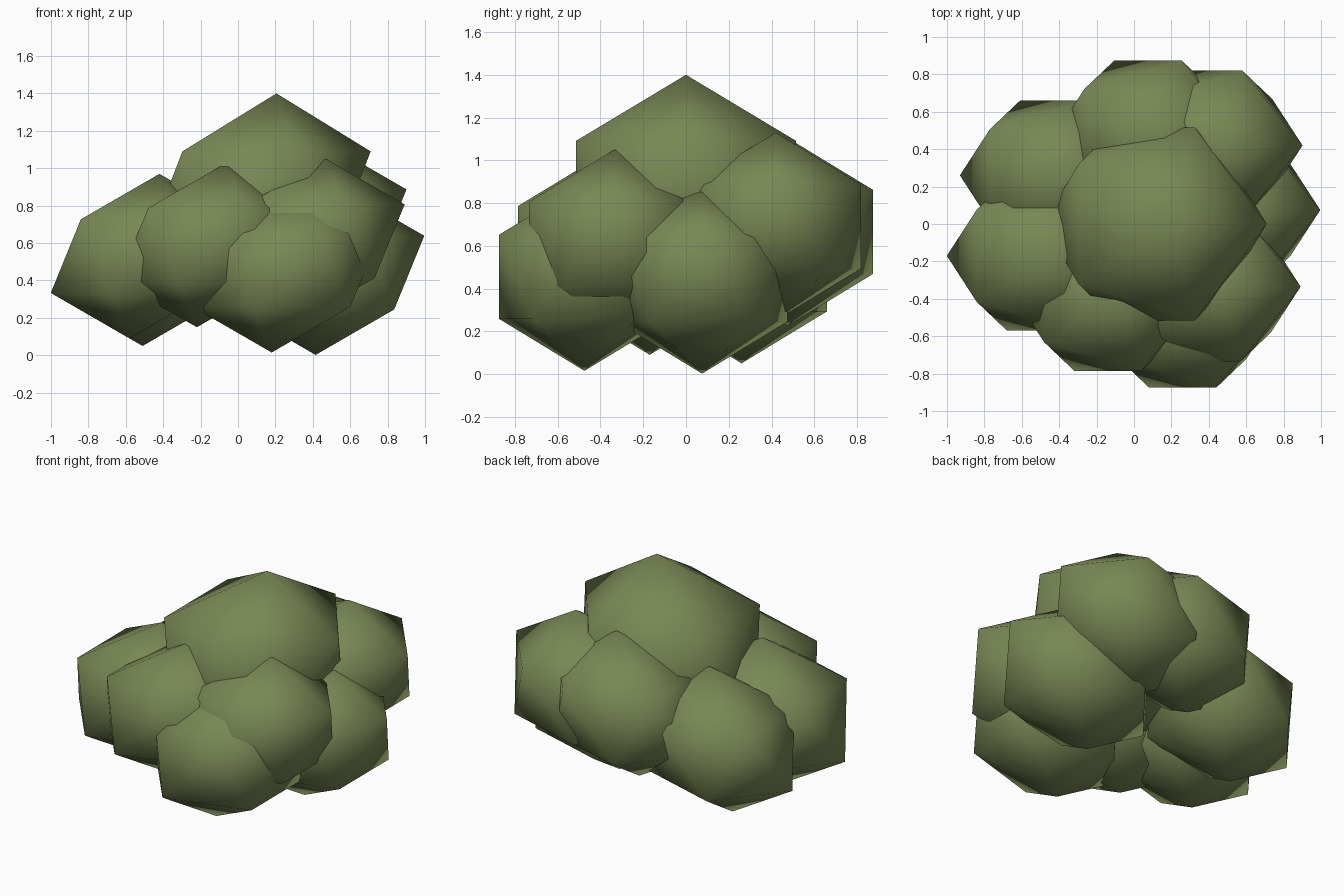
import bpy
import bmesh
from mathutils import Matrix, Vector

cube = bpy.data.objects.get("Cube")
if cube:
    bpy.data.objects.remove(cube, do_unlink=True)

# Single leaf colour
leaf = bpy.data.materials.new("leaf_green")
leaf.use_nodes = True
leaf_colour = (0.19, 0.245, 0.09, 1)
leaf.diffuse_color = leaf_colour
leaf.node_tree.nodes["Principled BSDF"].inputs["Base Color"].default_value = leaf_colour


def clump(name, centre, radii=(0.52, 0.47, 0.44), lean=0.154):
    """A squashed low-poly ball whose top leans towards +x."""
    rx, ry, rz = radii
    shape = Matrix(((rx, 0, lean * rx), (0, ry, 0), (0, 0, rz))).to_4x4()
    bm = bmesh.new()
    bmesh.ops.create_icosphere(bm, subdivisions=1, radius=1, matrix=shape)
    for face in bm.faces:
        face.smooth = True
    mesh = bpy.data.meshes.new(name)
    bm.to_mesh(mesh)
    bm.free()
    mesh.materials.append(leaf)
    obj = bpy.data.objects.new(name, mesh)
    obj.location = Vector(centre)
    bpy.context.collection.objects.link(obj)
    return obj


# Large crown on top
clump("crown_clump", (0.11, 0, 0.84), (0.622, 0.606, 0.56))

# Ring of smaller clumps around it
ring = {
    "back_right_clump": (-0.43, 0.26, 0.49),
    "front_right_clump": (-0.50, -0.17, 0.53),
    "front_middle_clump": (-0.14, -0.385, 0.59),
    "front_low_clump": (0.26, -0.475, 0.455),
    "front_left_clump": (0.39, -0.335, 0.61),
    "left_low_clump": (0.495, 0.075, 0.442),
    "back_left_clump": (0.40, 0.42, 0.69),
    "back_middle_clump": (0.075, 0.475, 0.665),
}
for part, centre in ring.items():
    clump(part, centre)
